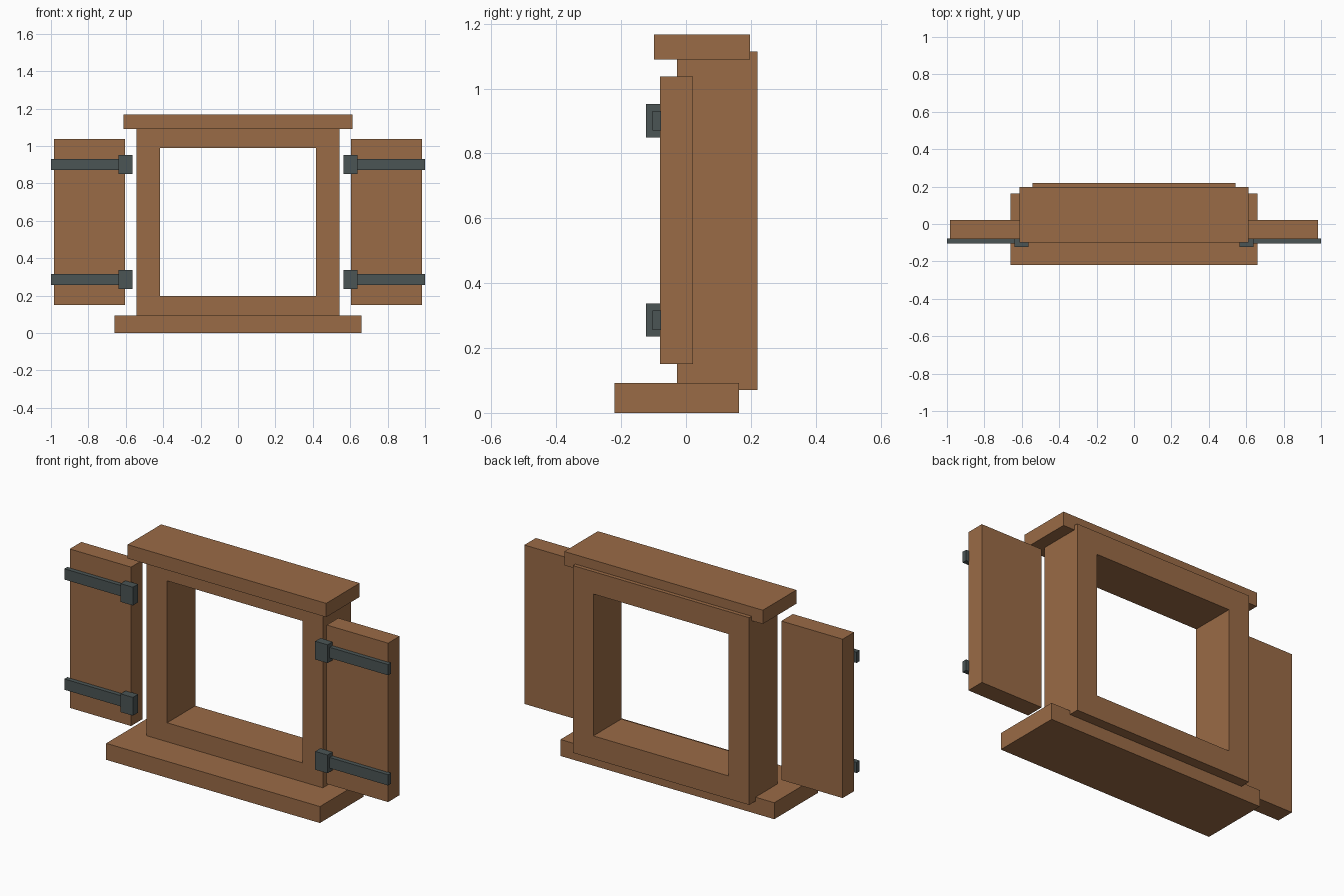
import bpy
import bmesh
from mathutils import Matrix, Vector

default = bpy.data.objects.get("Cube")
if default:
    bpy.data.objects.remove(default, do_unlink=True)


def make_material(name, colour):
    mat = bpy.data.materials.new(name)
    mat.use_nodes = True
    mat.diffuse_color = colour
    mat.node_tree.nodes["Principled BSDF"].inputs["Base Color"].default_value = colour
    return mat


wood = make_material("brown wood", (0.323, 0.147, 0.061, 1))
iron = make_material("dark iron", (0.07, 0.09, 0.09, 1))


def add_object(name, bm, mat):
    bmesh.ops.recalc_face_normals(bm, faces=bm.faces)
    mesh = bpy.data.meshes.new(name)
    bm.to_mesh(mesh)
    bm.free()
    mesh.materials.append(mat)
    obj = bpy.data.objects.new(name, mesh)
    bpy.context.collection.objects.link(obj)
    return obj


def box(name, xs, ys, zs, mat):
    """Box spanning the given ranges on each axis."""
    low, high = (Vector(corner) for corner in zip(xs, ys, zs))
    bm = bmesh.new()
    place = Matrix.Translation((low + high) / 2) @ Matrix.Diagonal((high - low).to_4d())
    bmesh.ops.create_cube(bm, size=1, matrix=place)
    return add_object(name, bm, mat)


def ring_frame(name, outer, inner, ys, mat):
    """Rectangular frame: a ring of faces in xz, extruded along y."""
    bm = bmesh.new()
    loops = []
    for half, bottom, top in (outer, inner):
        corners = [(-half, bottom), (half, bottom), (half, top), (-half, top)]
        loops.append([bm.verts.new((x, ys[0], z)) for x, z in corners])
    out, inn = loops
    for i in range(4):
        j = (i + 1) % 4
        bm.faces.new((out[i], out[j], inn[j], inn[i]))
    result = bmesh.ops.extrude_face_region(bm, geom=bm.faces[:], use_keep_orig=True)
    moved = [g for g in result["geom"] if isinstance(g, bmesh.types.BMVert)]
    bmesh.ops.translate(bm, verts=moved, vec=(0, ys[1] - ys[0], 0))
    return add_object(name, bm, mat)


# Window surround
ring_frame("window_frame", (0.544, 0.07, 1.115), (0.418, 0.198, 0.99), (-0.028, 0.22), wood)
box("window_sill", (-0.66, 0.66), (-0.22, 0.164), (0, 0.092), wood)
box("window_header", (-0.613, 0.613), (-0.098, 0.198), (1.09, 1.167), wood)

# Shutters with strap hinges on both sides
for side, sign in (("left", 1), ("right", -1)):
    def span(a, b):
        return sorted((sign * a, sign * b))

    box(f"{side}_shutter", span(0.604, 0.983), (-0.08, 0.022), (0.15, 1.037), wood)
    for level, z in (("lower", 0.286), ("upper", 0.901)):
        box(f"{side}_{level}_hinge_strap", span(0.605, 1.0), (-0.104, -0.077),
            (z - 0.03, z + 0.03), iron)
        box(f"{side}_{level}_hinge_knuckle", span(0.563, 0.639), (-0.123, -0.077),
            (z - 0.051, z + 0.051), iron)
